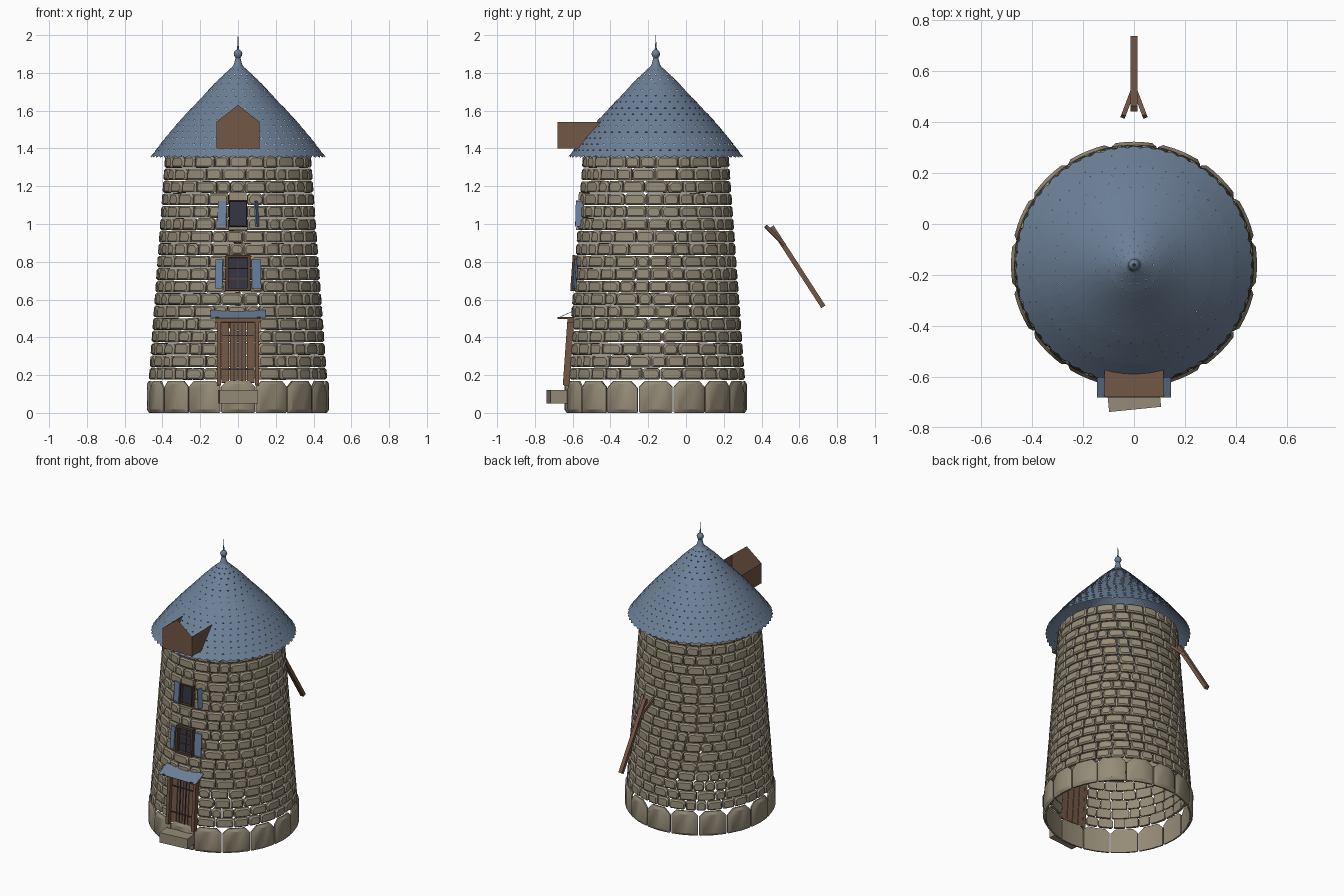
import bpy, bmesh, math, random
from mathutils import Matrix, Vector

random.seed(4)
cube = bpy.data.objects.get("Cube")
if cube:
    bpy.data.objects.remove(cube, do_unlink=True)

AXIS_Y = -0.16                     # tower axis
FRONT = -math.pi / 2               # angle of the front
TILT = -0.071                      # lean of the tapered wall


def material(name, rgb):
    m = bpy.data.materials.new(name)
    m.use_nodes = True
    m.diffuse_color = (*rgb, 1)
    bsdf = next(n for n in m.node_tree.nodes if n.type == 'BSDF_PRINCIPLED')
    bsdf.inputs["Base Color"].default_value = (*rgb, 1)
    bsdf.inputs["Roughness"].default_value = 0.9
    return m


STONE = material("stone", (0.30, 0.26, 0.185))
SLATE = material("slate", (0.15, 0.215, 0.31))
WOOD = material("wood", (0.17, 0.095, 0.06))
DARK_WOOD = material("dark_wood", (0.09, 0.05, 0.033))
GLASS = material("dark_glass", (0.035, 0.035, 0.055))
PAINT = material("blue_paint", (0.15, 0.225, 0.36))
IRON = material("iron", (0.03, 0.03, 0.04))


def finish(name, bm, mat, smooth=None, loc=(0, 0, 0), rot=(0, 0, 0), normals=True):
    if normals:
        bmesh.ops.recalc_face_normals(bm, faces=bm.faces)
    me = bpy.data.meshes.new(name)
    bm.to_mesh(me)
    bm.free()
    me.materials.append(mat)
    if smooth:
        me.shade_smooth()
        me.set_sharp_from_angle(angle=math.radians(smooth))
    ob = bpy.data.objects.new(name, me)
    ob.location, ob.rotation_euler = loc, rot
    bpy.context.scene.collection.objects.link(ob)
    return ob


def boxes(name, parts, mat, loc=(0, 0, 0), rot=(0, 0, 0)):
    """One object from several (centre, size) boxes."""
    bm = bmesh.new()
    for c, s in parts:
        bmesh.ops.create_cube(bm, size=1, matrix=Matrix.Translation(c) @ Matrix.Diagonal((*s, 1)))
    return finish(name, bm, mat, loc=loc, rot=rot)


def beam(name, a, b, w, mat):
    a, b = Vector(a), Vector(b)
    d = b - a
    return boxes(name, [((0, 0, 0), (w, w, d.length))], mat, (a + b) / 2,
                 d.to_track_quat('Z', 'X').to_euler())


def polar(ang, r, z):
    return Vector((r * math.cos(ang), AXIS_Y + r * math.sin(ang), z))


def wall_r(z):
    return 0.473 - 0.073 * (z - 0.17)


def wall_point(z, out=0):
    return (0, AXIS_Y - wall_r(z) - out, z)


# Stones: chamfered blocks bent around the tower
def stone(bm, a0, a1, z0, z1, radius, top, low, puff, inset, depth):
    mid, half = (a0 + a1) / 2, (a1 - a0) / 2

    def ring(shrink, dr):
        r0 = radius((z0 + z1) / 2)
        w, lo, hi = half * r0 - shrink, z0 + shrink, z1 - shrink
        left = [(0, lo), (low - w, lo), (-w, lo + low), (-w, hi - top), (top - w, hi), (0, hi)]
        pts = left + [(-u, v) for u, v in left[-2:0:-1]]
        return [bm.verts.new(polar(mid + u / r0, radius(v) + dr, v)) for u, v in pts]

    back, rim, cap = ring(0, -depth), ring(0, -puff), ring(inset, 0)
    n = len(rim)
    for p, q in ((back, rim), (rim, cap)):
        for i in range(n):
            bm.faces.new((p[i], p[(i + 1) % n], q[(i + 1) % n], q[i]))
    for loop in (back, cap):
        bm.faces.new(loop[:6])
        bm.faces.new(loop[5:] + loop[:1])


bm = bmesh.new()
COUNT = 16
for i in range(COUNT):
    a = FRONT + (i - 0.5) * math.tau / COUNT
    gap = random.uniform(0.004, 0.009)
    stone(bm, a + gap, a + math.tau / COUNT - gap, 0, 0.17, lambda z: 0.483,
          random.uniform(0.03, 0.045), 0.006, 0.012, 0.018, 0.022)
finish("foundation_stones", bm, STONE, 30)

OPENINGS = [(0.11, 0.0, 0.48), (0.066, 0.65, 0.82), (0.05, 0.99, 1.13)]
ROWS, BOTTOM, STEP = 18, 0.174, 0.066
bm = bmesh.new()
for row in range(ROWS):
    z0 = BOTTOM + row * STEP
    z1 = z0 + STEP
    gap_half = next((h for h, lo, hi in OPENINGS if z1 > lo + 0.015 and z0 < hi - 0.015), 0)
    edge = gap_half / wall_r(z0)
    start = FRONT + (edge if edge else random.uniform(0, 0.2))
    span = math.tau - 2 * edge
    widths = [random.uniform(0.7, 1.35) for _ in range(round(span * wall_r(z0) / 0.1))]
    scale = span / sum(widths)
    a = start
    for w in widths:
        b = a + w * scale
        c = random.uniform(0.007, 0.016)
        stone(bm, a + 0.005, b - 0.005, z0 + random.uniform(0.001, 0.003),
              z1 - random.uniform(0.001, 0.004), wall_r, c, c * 0.7, 0.009, 0.009, 0.026)
        a = b
finish("wall_stones", bm, STONE, 30)

# Roof: overlapping courses of scalloped slates
PROFILE = [(0.463, 1.352), (0.385, 1.455), (0.30, 1.555), (0.20, 1.66), (0.11, 1.757), (0.03, 1.832)]


def roof_at(t):
    f = min(max(t, 0), 1) * (len(PROFILE) - 1)
    i = min(int(f), len(PROFILE) - 2)
    return Vector(PROFILE[i]).lerp(Vector(PROFILE[i + 1]), f - i)


bm = bmesh.new()
COURSES, SEG = 16, 4
for k in range(COURSES):
    low, high = roof_at(k / COURSES), roof_at((k + 1.15) / COURSES)
    n = max(14, int(math.tau * low.x / 0.05)) * SEG
    top, bot = [], []
    for i in range(n):
        a = (i + (k % 2) * SEG / 2) * math.tau / n
        lift = 0.012 * (1 - math.sin(math.pi * (i % SEG) / SEG))
        p = low + (high - low).normalized() * lift
        bot.append(bm.verts.new(polar(a, p.x + 0.003, p.y)))
        top.append(bm.verts.new(polar(a, high.x, high.y)))
    for i in range(n):
        j = (i + 1) % n
        bm.faces.new((bot[i], bot[j], top[j], top[i]))
finish("roof_slates", bm, SLATE, 30, normals=False)

# Finial: turned collar, ball and spike
bm = bmesh.new()
TURNING = [(0.036, 1.822), (0.022, 1.845), (0.013, 1.88), (0.021, 1.892), (0.023, 1.902),
           (0.017, 1.916), (0.006, 1.924), (0.003, 1.95), (0.001, 2.0)]
rings = [[bm.verts.new(polar(i * math.tau / 12, r, z)) for i in range(12)] for r, z in TURNING]
for p, q in zip(rings, rings[1:]):
    for i in range(12):
        j = (i + 1) % 12
        bm.faces.new((p[i], p[j], q[j], q[i]))
bm.faces.new(rings[-1])
finish("finial", bm, SLATE, 40)

# Dormer: open-topped sheet box with a pointed front
bm = bmesh.new()
W, Y0, Y1, Z0, Z1 = 0.115, -0.68, -0.45, 1.40, 1.54
fl, fr, tl, tr, bl, br, ul, ur = [bm.verts.new((x, y, z)) for y, z in
                                  ((Y0, Z0), (Y0, Z1), (Y1, Z0), (Y1, Z1)) for x in (-W, W)]
apex = bm.verts.new((0, Y0, 1.63))
for f in ((fl, fr, tr, apex, tl), (fr, br, ur, tr), (bl, fl, tl, ul), (bl, br, fr, fl)):
    bm.faces.new(f)
finish("dormer", bm, WOOD, normals=False)

# Door
door_at, lean = wall_point(0.32), (TILT, 0, 0)
boxes("door_planks", [((-0.067 + i * 0.0447, 0.012, 0), (0.041, 0.012, 0.32)) for i in range(4)],
      WOOD, door_at, lean)
boxes("door_frame", [((s * 0.1, 0, -0.005), (0.022, 0.036, 0.34)) for s in (-1, 1)]
      + [((0, 0, 0.17), (0.24, 0.036, 0.022))], WOOD, door_at, lean)
boxes("door_ironwork", [((0, 0.003, z), (0.17, 0.006, 0.007)) for z in (-0.09, 0.09)]
      + [((x, 0.003, 0), (0.005, 0.006, 0.3)) for x in (-0.022, 0.022)], IRON, door_at, lean)
boxes("canopy_brackets", [((s * 0.11, -0.635, 0.502), (0.018, 0.09, 0.012)) for s in (-1, 1)], DARK_WOOD)
boxes("door_canopy", [((0, 0, 0), (0.29, 0.1, 0.003))], SLATE, (0, -0.635, 0.522), (0.42, 0, 0))
boxes("door_step", [((0, 0, 0), (0.205, 0.09, 0.07))], STONE, (0, -0.683, 0.085), (0, 0, 0.1))


# Windows with shutters
def window(label, z, w, h, frame, mat):
    at = wall_point(z)
    boxes(label + "_pane", [((0, 0.014, 0), (2 * w, 0.006, h))], GLASS, at, lean)
    boxes(label + "_frame", [((s * w, 0, 0), (frame, 0.03, h)) for s in (-1, 1)]
          + [((0, 0, s * h / 2), (2 * w + frame, 0.03, frame)) for s in (-1, 1)], mat, at, lean)


def shutter(label, x, z, w, h, turn):
    _, y, _ = wall_point(z, -0.006)
    boxes(label, [((0, 0, 0), (w, 0.008, h))], PAINT, (x, y, z), (TILT, 0, turn))


window("lower_window", 0.74, 0.058, 0.175, 0.014, DARK_WOOD)
boxes("lower_window_bars", [((0, 0.008, 0), (0.007, 0.008, 0.17))]
      + [((0, 0.008, z), (0.11, 0.008, 0.007)) for z in (-0.03, 0.03)], DARK_WOOD, wall_point(0.74), lean)
window("upper_window", 1.055, 0.045, 0.135, 0.005, DARK_WOOD)
boxes("upper_window_lintel", [((0, 0.008, 0), (0.09, 0.03, 0.042))], STONE, wall_point(1.148), lean)
boxes("upper_window_sill", [((0, 0.008, 0), (0.1, 0.03, 0.016))], STONE, wall_point(0.976), lean)
shutter("lower_shutter_right", -0.1, 0.735, 0.04, 0.155, -0.3)
shutter("lower_shutter_left", 0.097, 0.735, 0.05, 0.155, 0.2)
shutter("upper_shutter_right", -0.084, 1.055, 0.046, 0.135, -0.2)
shutter("upper_shutter_left", 0.1, 1.055, 0.045, 0.135, 1.2)

# Tail pole with forked braces
beam("tail_pole", (0, 0.727, 0.562), (0, 0.453, 0.985), 0.026, WOOD)
for side, s in (("left", 1), ("right", -1)):
    beam("tail_brace_" + side, (s * 0.006, 0.52, 0.89), (s * 0.043, 0.422, 0.988), 0.018, WOOD)
